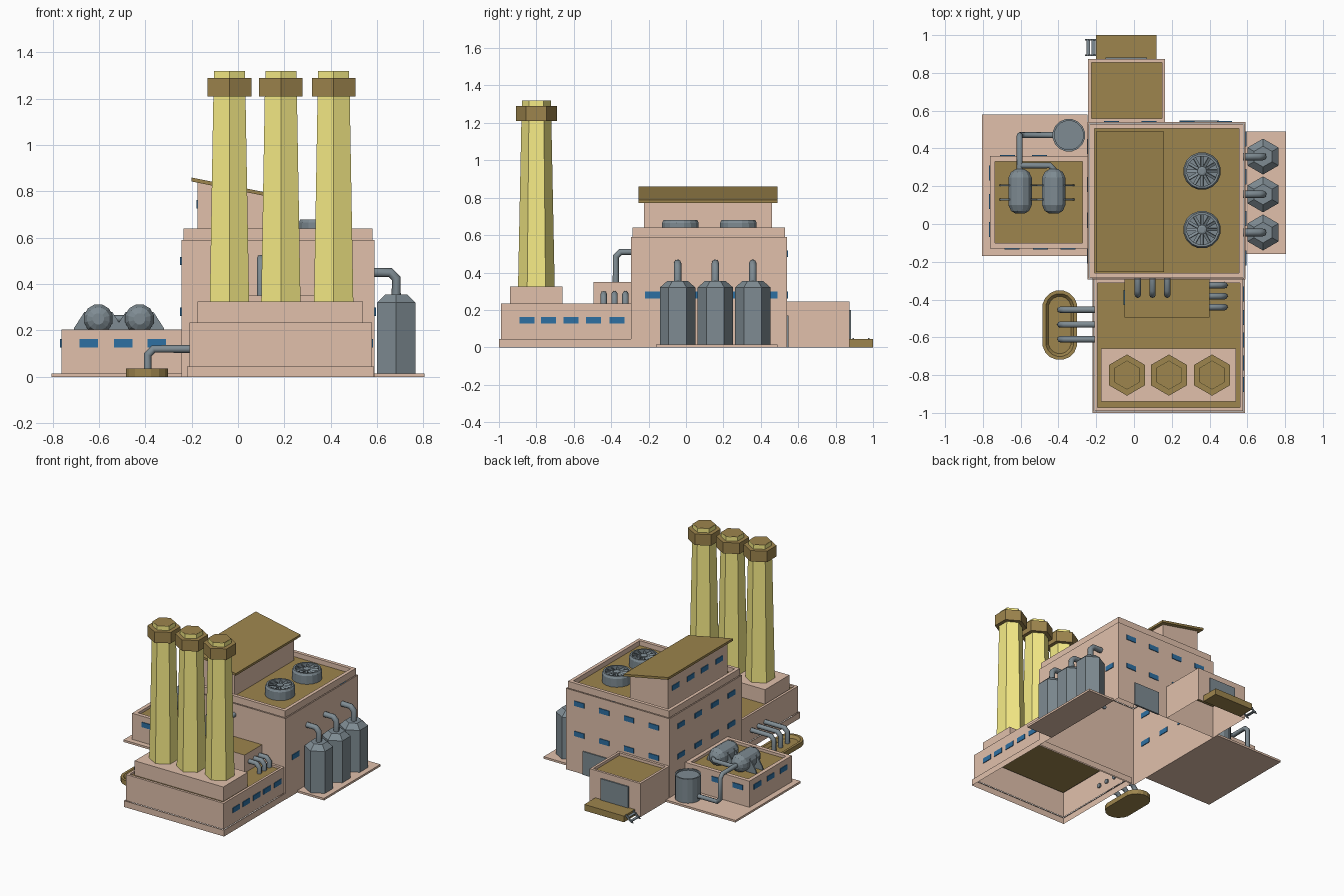
import bpy, bmesh, math
from mathutils import Vector, Matrix

if "Cube" in bpy.data.objects:
    bpy.data.objects.remove(bpy.data.objects["Cube"])


def mat(name, rgb):
    m = bpy.data.materials.new(name)
    m.diffuse_color = (*rgb, 1)
    m.use_nodes = True
    m.node_tree.nodes["Principled BSDF"].inputs["Base Color"].default_value = m.diffuse_color
    return m


PINK = mat("wall", (0.75, 0.53, 0.41))
BROWN = mat("roof", (0.34, 0.235, 0.075))
YELLOW = mat("stack", (0.93, 0.84, 0.24))
BLUE = mat("glass", (0.027, 0.16, 0.36))
STEEL = mat("steel", (0.21, 0.26, 0.29))


def finish(name, bm, *mats):
    bmesh.ops.recalc_face_normals(bm, faces=bm.faces)
    me = bpy.data.meshes.new(name)
    bm.to_mesh(me)
    bm.free()
    for m in mats:
        me.materials.append(m)
    ob = bpy.data.objects.new(name, me)
    bpy.context.collection.objects.link(ob)
    return ob


def box_bm(x0, x1, y0, y1, z0, z1):
    bm = bmesh.new()
    m = Matrix.Translation(((x0 + x1) / 2, (y0 + y1) / 2, (z0 + z1) / 2))
    m = m @ Matrix.Diagonal((x1 - x0, y1 - y0, z1 - z0, 1))
    bmesh.ops.create_cube(bm, size=1, matrix=m)
    return bm


def box(name, m, *dims):
    return finish(name, box_bm(*dims), m)


def top_and_bottom(bm):
    by_height = sorted(bm.faces, key=lambda f: f.calc_center_median().z)
    return by_height[-1], by_height[0]


def shell(name, dims, ledge):
    """Wall ring with a narrow ledge on top, open above and below."""
    bm = box_bm(*dims)
    top, bottom = top_and_bottom(bm)
    bmesh.ops.inset_region(bm, faces=[top], thickness=ledge)
    bmesh.ops.delete(bm, geom=[top, bottom], context="FACES_ONLY")
    return finish(name, bm, PINK)


def walled(name, dims, rim=0, depth=0, m=BROWN):
    """Bottomless box; its top may be inset and sunk to leave a parapet around the roof."""
    bm = box_bm(*dims)
    top, bottom = top_and_bottom(bm)
    bmesh.ops.delete(bm, geom=[bottom], context="FACES_ONLY")
    if rim:
        bmesh.ops.inset_region(bm, faces=[top], thickness=rim)
        top = bmesh.ops.extrude_discrete_faces(bm, faces=[top])["faces"][0]
        for v in top.verts:
            v.co.z -= depth
    top.material_index = 1
    return finish(name, bm, PINK, m)


def lathe(name, m, profile, n, at, stretch=0.0, axis="Z"):
    """Capped solid of revolution from (radius, height) pairs; stretch makes a stadium."""
    bm = bmesh.new()
    rings = []
    for r, h in profile:
        ring = []
        for i in range(n):
            a = 2 * math.pi * (i + 0.5) / n
            c, s = r * math.cos(a), r * math.sin(a)
            s += math.copysign(stretch, s)
            p = Vector((c, s, h)) if axis == "Z" else Vector((c, h, s))
            ring.append(bm.verts.new(p + Vector(at)))
        rings.append(ring)
    for a, b in zip(rings, rings[1:]):
        for i in range(n):
            bm.faces.new((a[i], a[(i + 1) % n], b[(i + 1) % n], b[i]))
    bm.faces.new(rings[0])
    bm.faces.new(rings[-1])
    return finish(name, bm, m)


def pipe(name, pts, r=0.017, bend=0.025):
    """Tube along a path with chamfered bends."""
    pts = [Vector(p) for p in pts]
    path = [pts[0]]
    for a, b, c in zip(pts, pts[1:], pts[2:]):
        path += [b + (a - b).normalized() * bend, b + (c - b).normalized() * bend]
    path.append(pts[-1])
    cu = bpy.data.curves.new(name, "CURVE")
    cu.dimensions = "3D"
    cu.bevel_depth, cu.bevel_resolution, cu.use_fill_caps = r, 2, True
    sp = cu.splines.new("POLY")
    sp.points.add(len(path) - 1)
    for q, p in zip(sp.points, path):
        q.co = (*p, 1)
    tmp = bpy.data.objects.new(name + "_path", cu)
    me = bpy.data.meshes.new_from_object(tmp)
    bpy.data.objects.remove(tmp)
    me.materials.clear()
    me.materials.append(STEEL)
    bpy.context.collection.objects.link(bpy.data.objects.new(name, me))


def windows(name, side, plane, z, centres, w=0.08, h=0.036):
    """Row of panes on a wall; side 'x' lies on x = plane, 'y' on y = plane."""
    t = 0.005
    for c in centres:
        a, b = (plane - t, plane + t), (c - w / 2, c + w / 2)
        box(name, BLUE, *(a + b if side == "x" else b + a), z - h / 2, z + h / 2)


def slanted_slab(name, m, profile, y0, y1):
    """Profile in the xz plane, extruded along y."""
    bm = bmesh.new()
    f = bm.faces.new([bm.verts.new((x, y0, z)) for x, z in profile])
    ex = bmesh.ops.extrude_face_region(bm, geom=[f])["geom"]
    bmesh.ops.translate(bm, vec=(0, y1 - y0, 0),
                        verts=[v for v in ex if isinstance(v, bmesh.types.BMVert)])
    bm.faces.new(list(f.verts)) if not f.is_valid else None
    return finish(name, bm, m)


# Main hall with rooftop parapet
shell("main_hall", (-0.245, 0.59, -0.295, 0.54, 0, 0.59), 0.01)
walled("main_parapet", (-0.235, 0.58, -0.285, 0.53, 0.59, 0.64), 0.035, 0.035)
for z in (0.28, 0.5):
    windows("hall_left_window", "x", -0.245, z, [-0.17, 0.02, 0.21, 0.41])
    windows("hall_back_window", "y", 0.54, z, [-0.12, 0.08, 0.28, 0.48])
windows("hall_right_window", "x", 0.59, 0.28, [-0.18, 0.03, 0.25, 0.45])
box("hall_back_door", STEEL, 0.24, 0.45, 0.535, 0.548, 0, 0.17)

# Penthouse with lean-to roof
slanted_slab("penthouse", PINK, [(-0.175, 0.605), (0.13, 0.605), (0.13, 0.778), (-0.175, 0.838)],
             -0.225, 0.46)
slanted_slab("penthouse_roof", BROWN,
             [(-0.2, 0.843), (0.16, 0.772), (0.16, 0.788), (-0.2, 0.86)], -0.255, 0.49)
windows("penthouse_window", "x", -0.175, 0.745, [-0.13, 0.04, 0.2, 0.37])

# Roof fans
for y in (-0.03, 0.28):
    lathe("fan_housing", STEEL, [(0.1, 0.605), (0.1, 0.665), (0.092, 0.68), (0.08, 0.68),
                                 (0.08, 0.645)], 16, (0.36, y, 0))
    lathe("fan_hub", STEEL, [(0.025, 0.64), (0.025, 0.676), (0.015, 0.68)], 12, (0.36, y, 0))
    for i in range(12):
        blade = box("fan_blade", STEEL, 0.02, 0.083, -0.008, 0.008, -0.002, 0.002)
        blade.matrix_world = (Matrix.Translation((0.36, y, 0.667))
                              @ Matrix.Rotation(i * math.pi / 6, 4, "Z")
                              @ Matrix.Rotation(0.5, 4, "X"))

# Front boiler house
shell("boiler_base", (-0.22, 0.588, -1.0, -0.285, 0, 0.045), 0.01)
walled("boiler_house", (-0.21, 0.578, -0.99, -0.295, 0.045, 0.235), 0.025, 0.015)
walled("stack_plinth", (-0.175, 0.54, -0.94, -0.66, 0.22, 0.325), m=PINK)
windows("boiler_window", "x", 0.578, 0.145, [-0.85, -0.735, -0.615, -0.495, -0.37])
walled("pipe_block", (-0.05, 0.40, -0.495, -0.295, 0.22, 0.35))
windows("pipe_block_window", "x", -0.05, 0.29, [-0.39])

# Hexagonal chimneys
for x in (-0.037, 0.185, 0.413):
    at = (x, -0.8, 0)
    lathe("chimney", YELLOW, [(0.098, 0.325), (0.08, 1.22)], 6, at)
    lathe("chimney_collar", BROWN, [(0.109, 1.21), (0.109, 1.29)], 6, at)
    lathe("chimney_lip", YELLOW, [(0.077, 1.29), (0.077, 1.32)], 6, at)
    lathe("chimney_mouth", BROWN, [(0.075, 1.31), (0.075, 1.321)], 6, at)

# Pipes around the boiler house
for i in range(3):
    x, y = 0.02 + 0.078 * i, -0.44 + 0.058 * i
    pipe("wall_pipe", [(x, -0.375, 0.34), (x, -0.375, 0.51), (x, -0.285, 0.51)])
    pipe("side_pipe", [(0.39, y, 0.285), (0.48, y, 0.285), (0.48, y, 0.21)])
    y = -0.61 + 0.078 * i
    pipe("outfall_pipe", [(-0.2, y, 0.12), (-0.39, y, 0.12), (-0.39, y, 0.015)])

# Outfall basin
lathe("outfall_basin", BROWN, [(0.093, 0), (0.093, 0.035), (0.075, 0.035), (0.06, 0.015)],
      16, (-0.393, -0.535, 0), stretch=0.092)

# Silos on the right yard
box("right_yard", PINK, 0.59, 0.805, -0.16, 0.49, 0, 0.015)
for y in (-0.045, 0.157, 0.357):
    lathe("silo", STEEL, [(0.095, 0.015), (0.095, 0.32), (0.055, 0.355)], 6, (0.683, y, 0))
    pipe("silo_pipe", [(0.683, y, 0.34), (0.683, y, 0.45), (0.58, y, 0.45)], 0.02)

# Back extension with loading dock and steps
walled("back_extension", (-0.243, 0.165, 0.54, 0.873, 0, 0.245), 0.025, 0.02)
box("back_door", STEEL, -0.15, 0.07, 0.868, 0.882, 0.04, 0.2)
box("loading_dock", BROWN, -0.2, 0.12, 0.873, 1.0, 0, 0.045)
for y in (0.89, 0.972):
    slanted_slab("step_rail", STEEL, [(-0.26, 0.0), (-0.24, 0.0), (-0.2, 0.035), (-0.2, 0.05)],
                 y, y + 0.008)
for x, z in ((-0.242, 0.012), (-0.215, 0.032)):
    box("step_tread", STEEL, x - 0.01, x + 0.01, 0.89, 0.98, z - 0.003, z + 0.003)

# Left yard and annex
box("left_yard", PINK, -0.805, -0.245, -0.17, 0.58, 0, 0.015)
walled("left_annex", (-0.763, -0.245, -0.13, 0.36, 0.015, 0.205), 0.04, 0.02)
windows("annex_front_window", "y", -0.13, 0.145, [-0.645, -0.495, -0.35])
windows("annex_left_window", "x", -0.763, 0.145, [-0.03, 0.12, 0.27])
windows("annex_back_window", "y", 0.36, 0.145, [-0.67, -0.5])

# Horizontal tanks on saddles
for x in (-0.603, -0.425):
    lathe("roof_tank", STEEL, [(0.025, 0.055), (0.05, 0.07), (0.064, 0.1), (0.064, 0.245),
                               (0.05, 0.275), (0.025, 0.29)], 12, (x, 0, 0.25), axis="Y")
    for y in (0.13, 0.205):
        slanted_slab("tank_saddle", STEEL, [(x - 0.11, 0.185), (x + 0.11, 0.185), (x + 0.105, 0.21),
                     (x + 0.06, 0.28), (x - 0.06, 0.28), (x - 0.105, 0.21)], y - 0.005, y + 0.005)

# Vertical tank and its feed line
lathe("yard_tank", STEEL, [(0.087, 0.015), (0.087, 0.19), (0.077, 0.19), (0.077, 0.18)],
      16, (-0.345, 0.47, 0))
pipe("feed_pipe", [(-0.42, 0.47, 0.05), (-0.605, 0.47, 0.05), (-0.605, 0.47, 0.25),
                   (-0.605, 0.27, 0.25)], 0.016)
pipe("feed_branch", [(-0.605, 0.31, 0.25), (-0.425, 0.31, 0.25), (-0.425, 0.26, 0.25)], 0.016, 0.02)
